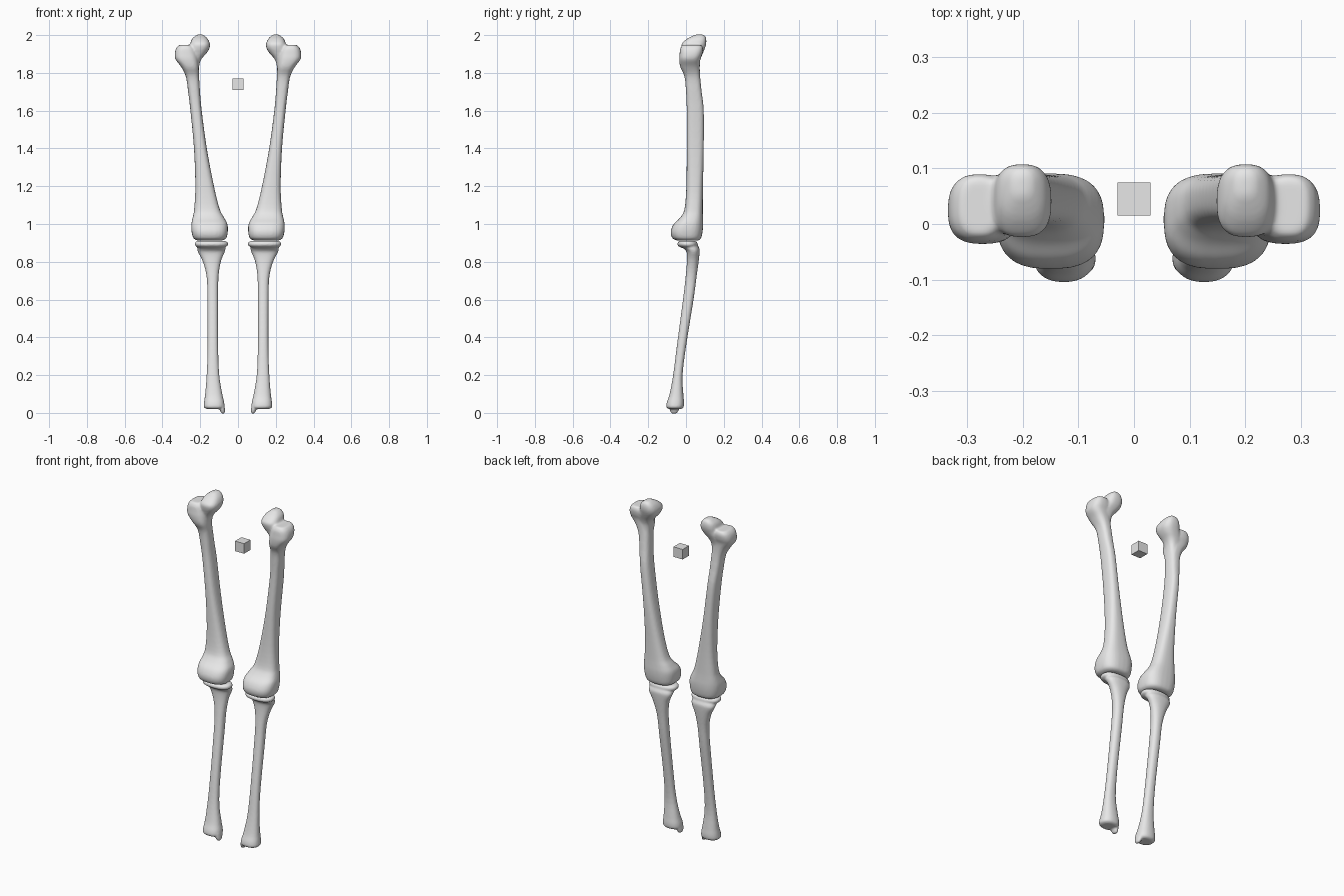
import bpy, bmesh, math
from mathutils import Vector

grey = bpy.data.materials.new("bone_grey")
grey.diffuse_color = (0.8, 0.8, 0.8, 1)
N = 28


def catmull(a, b, c, d, t):
    return 0.5 * (2 * b + (c - a) * t + (2 * a - 5 * b + 4 * c - d) * t * t
                  + (3 * b - a - 3 * c + d) * t ** 3)


def loft(bm, rows, power, side):
    """Closed loft through horizontal rounded sections: z, x0, x1, y0, y1."""
    secs = []
    for i in range(len(rows) - 1):
        quad = [rows[max(0, min(len(rows) - 1, i + k))] for k in (-1, 0, 1, 2)]
        for j in range(4):
            secs.append([catmull(*v, j / 4) for v in zip(*quad)])
    secs.append(rows[-1])
    rings = []
    for z, x0, x1, y0, y1 in secs:
        ring = []
        for k in range(N):
            a = 2 * math.pi * k / N
            c, s = math.cos(a), math.sin(a)
            c = math.copysign(abs(c) ** (2 / power), c)
            s = math.copysign(abs(s) ** (2 / power), s)
            ring.append(bm.verts.new((side * ((x0 + x1) / 2 + c * (x1 - x0) / 2),
                                      (y0 + y1) / 2 + s * (y1 - y0) / 2, z)))
        rings.append(ring)
    faces = [bm.faces.new(rings[0]), bm.faces.new(rings[-1])]
    for r, q in zip(rings, rings[1:]):
        for k in range(N):
            m = (k + 1) % N
            faces.append(bm.faces.new((r[k], r[m], q[m], q[k])))
    bmesh.ops.recalc_face_normals(bm, faces=faces)


def make_bone(name, parts, side, voxel):
    bm = bmesh.new()
    for rows, power in parts:
        loft(bm, rows, power, side)
    me = bpy.data.meshes.new(name)
    bm.to_mesh(me)
    bm.free()
    me.materials.append(grey)
    ob = bpy.data.objects.new(name, me)
    bpy.context.collection.objects.link(ob)
    # fuse the overlapping lofts into one smooth skin
    rm = ob.modifiers.new("fuse", 'REMESH')
    rm.mode = 'VOXEL'
    rm.voxel_size = voxel
    rm.use_smooth_shade = True
    sm = ob.modifiers.new("soften", 'SMOOTH')
    sm.factor = 0.5
    sm.iterations = 5
    for p in me.polygons:
        p.use_smooth = True
    return ob


# thigh bone: knee end, shaft and outer knob
thigh_shaft = [
    (0.912, 0.085, 0.215, -0.045, 0.065),
    (0.925, 0.062, 0.236, -0.072, 0.080),
    (0.960, 0.054, 0.246, -0.081, 0.088),
    (1.000, 0.056, 0.247, -0.065, 0.091),
    (1.035, 0.074, 0.240, -0.030, 0.090),
    (1.080, 0.097, 0.232, -0.008, 0.089),
    (1.200, 0.127, 0.226, 0.002, 0.090),
    (1.400, 0.165, 0.233, 0.004, 0.094),
    (1.600, 0.192, 0.252, 0.004, 0.094),
    (1.700, 0.201, 0.264, 0.000, 0.083),
    (1.780, 0.206, 0.276, -0.008, 0.075),
    (1.830, 0.208, 0.300, -0.030, 0.073),
    (1.870, 0.212, 0.330, -0.036, 0.076),
    (1.900, 0.217, 0.335, -0.034, 0.086),
    (1.930, 0.228, 0.328, -0.030, 0.090),
    (1.948, 0.245, 0.312, -0.018, 0.082),
]
# thigh bone: neck and ball head
thigh_head = [
    (1.780, 0.207, 0.262, 0.005, 0.068),
    (1.840, 0.205, 0.275, -0.005, 0.070),
    (1.875, 0.192, 0.280, -0.008, 0.078),
    (1.905, 0.166, 0.272, -0.015, 0.090),
    (1.930, 0.151, 0.258, -0.022, 0.100),
    (1.955, 0.149, 0.253, -0.022, 0.107),
    (1.980, 0.160, 0.243, 0.005, 0.107),
    (1.996, 0.176, 0.226, 0.035, 0.100),
    (2.003, 0.188, 0.214, 0.052, 0.088),
]
# shin bone: ankle end, shaft and upper flare
shin_shaft = [
    (0.020, 0.082, 0.165, -0.090, -0.025),
    (0.030, 0.072, 0.180, -0.104, -0.013),
    (0.055, 0.073, 0.180, -0.102, -0.010),
    (0.100, 0.083, 0.174, -0.087, -0.014),
    (0.200, 0.099, 0.166, -0.068, -0.018),
    (0.350, 0.105, 0.161, -0.049, 0.000),
    (0.600, 0.105, 0.162, -0.016, 0.040),
    (0.720, 0.103, 0.166, -0.002, 0.056),
    (0.800, 0.091, 0.186, 0.005, 0.067),
    (0.850, 0.071, 0.211, 0.004, 0.072),
    (0.870, 0.066, 0.216, -0.012, 0.071),
    (0.890, 0.070, 0.212, -0.030, 0.060),
]
# shin bone: knee plate
shin_plate = [
    (0.874, 0.075, 0.207, -0.025, 0.050),
    (0.884, 0.056, 0.225, -0.042, 0.060),
    (0.896, 0.052, 0.229, -0.046, 0.062),
    (0.906, 0.058, 0.223, -0.040, 0.056),
    (0.911, 0.072, 0.209, -0.028, 0.046),
]
# shin bone: inner ankle spur
shin_spur = [
    (-0.004, 0.072, 0.086, -0.075, -0.050),
    (0.010, 0.069, 0.094, -0.085, -0.040),
    (0.040, 0.071, 0.105, -0.090, -0.030),
]

for side, label in ((1, "right"), (-1, "left")):
    make_bone(label + "_thigh_bone", [(thigh_shaft, 2.7), (thigh_head, 2.7)], side, 0.006)
    make_bone(label + "_shin_bone", [(shin_shaft, 2.3), (shin_plate, 2.3), (shin_spur, 2.2)],
              side, 0.005)

# small floating cube between the thigh bones
bpy.ops.mesh.primitive_cube_add(size=0.06, location=(0, 0.045, 1.74))
cube = bpy.context.object
cube.name = "centre_cube"
cube.data.materials.append(grey)
